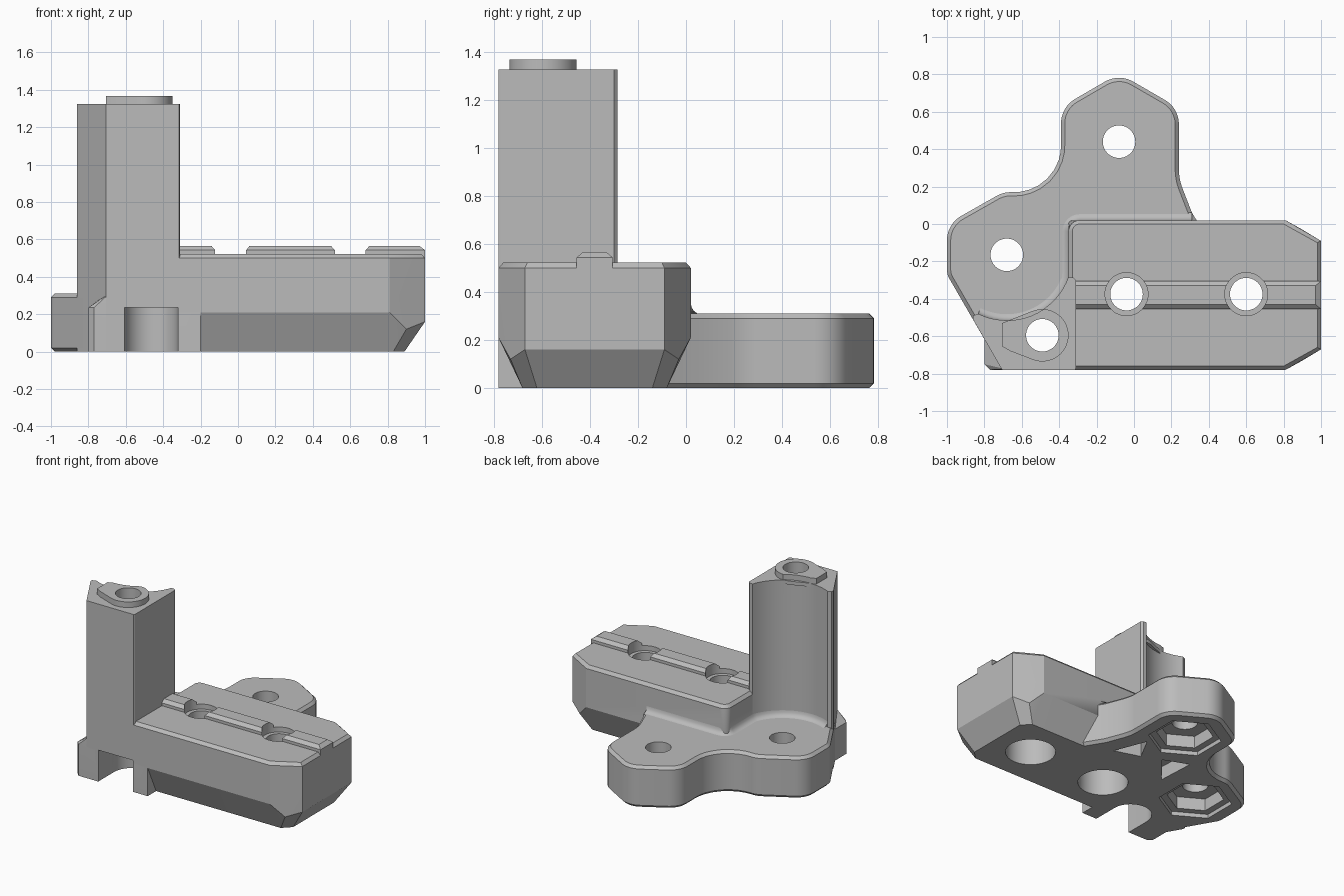
import bpy, bmesh
from math import cos, sin, tan, radians, pi
from mathutils import Vector

cube = bpy.data.objects.get("Cube")
if cube:
    bpy.data.objects.remove(cube, do_unlink=True)

grey = bpy.data.materials.new("light_grey")
grey.use_nodes = True
grey.diffuse_color = (0.5, 0.5, 0.5, 1)
grey.node_tree.nodes["Principled BSDF"].inputs["Base Color"].default_value = (0.5, 0.5, 0.5, 1)
parts, cutters = [], []


def finish(name, bm, group):
    bmesh.ops.recalc_face_normals(bm, faces=bm.faces)
    mesh = bpy.data.meshes.new(name)
    bm.to_mesh(mesh)
    bm.free()
    mesh.materials.append(grey)
    obj = bpy.data.objects.new(name, mesh)
    bpy.context.collection.objects.link(obj)
    group.append(obj)
    return obj


def circle(center, r, n=48, start=0.0):
    return [(center[0] + r * cos(start + 2 * pi * i / n),
             center[1] + r * sin(start + 2 * pi * i / n)) for i in range(n)]


def arc(center, r, a0, a1, n=20):
    angles = [radians(a0 + (a1 - a0) * i / n) for i in range(n + 1)]
    return [(center[0] + r * cos(a), center[1] + r * sin(a)) for a in angles]


def rounded(corners, steps=8):
    """Polygon whose corners (x, y, radius) are replaced by arcs."""
    out = []
    for i, (x, y, r) in enumerate(corners):
        p = Vector((x, y))
        if r == 0:
            out.append((x, y))
            continue
        a = (Vector(corners[i - 1][:2]) - p).normalized()
        b = (Vector(corners[(i + 1) % len(corners)][:2]) - p).normalized()
        half = a.angle(b) / 2
        mid = p + (a + b).normalized() * (r / sin(half))
        start, end = p + a * (r / tan(half)) - mid, p + b * (r / tan(half)) - mid
        for k in range(steps + 1):
            d = start.lerp(end, k / steps).normalized() * r
            out.append(tuple(mid + d))
    return out


def prism(name, outline, z0, z1, group, chamfer=0):
    bm = bmesh.new()
    face = bm.faces.new([bm.verts.new((x, y, z0)) for x, y in outline])
    top = bmesh.ops.extrude_face_region(bm, geom=[face])["geom"]
    bmesh.ops.translate(bm, verts=[v for v in top if isinstance(v, bmesh.types.BMVert)],
                        vec=(0, 0, z1 - z0))
    if chamfer:
        rims = [e for e in bm.edges if abs(e.verts[0].co.z - e.verts[1].co.z) < 1e-5]
        bmesh.ops.bevel(bm, geom=rims, offset=chamfer, segments=1, affect='EDGES')
    return finish(name, bm, group)


def hull(name, points, group):
    bm = bmesh.new()
    for p in points:
        bm.verts.new(p)
    res = bmesh.ops.convex_hull(bm, input=bm.verts[:])
    junk = [g for g in res["geom_interior"] + res["geom_unused"] if isinstance(g, bmesh.types.BMVert)]
    bmesh.ops.delete(bm, geom=list(set(junk)), context='VERTS')
    bmesh.ops.dissolve_limit(bm, angle_limit=0.01, verts=bm.verts[:], edges=bm.edges[:])
    return finish(name, bm, group)


def at(outline, z):
    return [(x, y, z) for x, y in outline]


LOBES = [(-0.08, 0.44), (-0.68, -0.165)]
RAIL_HOLES = [(-0.04, -0.375), (0.6, -0.375)]
POST_HOLE = (-0.49, -0.595)

# Mounting flange with two lobes
flange = rounded([(0.44, -0.15, 0), (0.31, 0.06, 0), (0.24, 0.24, 0.3), (0.24, 0.62, 0.15),
                  (-0.08, 0.805, 0.15), (-0.39, 0.625, 0.15), (-0.39, 0.17, 0.25),
                  (-0.70, 0.17, 0.15), (-1, 0.0, 0.15), (-1, -0.27, 0.1),
                  (-0.80, -0.616, 0), (-0.3, -0.6, 0)])
prism("mounting_flange", flange, 0, 0.31, parts, chamfer=0.02)

# Long clamp block with sloped underside
def block_outline(d, r):
    return rounded([(-0.35 + d, -0.78 + d, 0), (0.81 - d / 2, -0.78 + d, 0), (1 - d, -0.67 + d / 2, 0),
                    (1 - d, -0.09 - d / 2, 0), (0.81 - d / 2, 0.02 - d, 0), (-0.35 + d, 0.02 - d, r)])

points = at(block_outline(0, 0.06), 0.5) + at(block_outline(0.02, 0.04), 0.522)
for side in (-1, 1):
    for x, half_width, z in [(-0.35, 0.4, 0.21), (0.81, 0.4, 0.21), (1, 0.29, 0.16),
                             (0.90, 0.35, 0.12), (0.83, 0.30, 0), (0.89, 0.24, 0), (-0.35, 0.30, 0)]:
        points.append((x, -0.38 + side * half_width, z))
hull("clamp_block", points, parts)

# Raised guide rail on the block
rail = [(-0.455, 0.5), (-0.455, 0.543), (-0.43, 0.565), (-0.33, 0.565), (-0.305, 0.543), (-0.305, 0.5)]
hull("guide_rail", [(x - (0.03 if x > 0 and z > 0.55 else 0), y, z) for x in (-0.33, 1) for y, z in rail], parts)

# Tall post, hollowed along the neighbouring lobe
post = [(-0.705, -0.78), (-0.315, -0.78), (-0.31, -0.77), (-0.31, -0.30), (-0.325, -0.285)]
post += arc(LOBES[1], 0.35, -20, -116) + [(-0.86, -0.49), (-0.862, -0.508)]
prism("post", post, 0, 1.325, parts)
boss = circle(POST_HOLE, 0.14) + [(-0.705, -0.53), (-0.705, -0.655), (-0.66, -0.68)]
hull("post_boss", at(boss, 1.3) + at(boss, 1.367), parts)

# Foot under the post
foot = [(-0.8, -0.75), (-0.77, -0.78), (-0.2, -0.78), (-0.2, -0.5), (-0.8, -0.6)]
hull("foot", at(foot, 0) + at(foot[:2] + foot[4:], 0.235)
     + at([(-0.2, -0.78), (-0.2, -0.5)], 0.21)
     + at([(-0.69, -0.775), (-0.70, -0.6), (-0.4, -0.775)], 0.31), parts)

# Flange holes with stepped hexagonal nut pockets
for c in LOBES:
    prism("cutter", circle(c, 0.087), -0.1, 0.5, cutters)
    prism("cutter", circle(c, 0.25, 6, pi / 2), -0.1, 0.03, cutters)
    prism("cutter", circle(c, 0.195, 6, pi / 2), -0.1, 0.12, cutters)

# Rail holes, recessed on top and counterbored below
for c in RAIL_HOLES:
    prism("cutter", circle(c, 0.087), -0.1, 0.8, cutters)
    prism("cutter", circle(c, 0.115), 0.485, 0.8, cutters)
    prism("cutter", circle(c, 0.17), -0.1, 0.33, cutters)

# Post bore, open slot in the foot and trimmed boss
prism("cutter", circle(POST_HOLE, 0.087), -0.1, 1.6, cutters)
slot = circle((-0.465, -0.59), 0.143) + [(-0.608, -1), (-0.322, -1)]
hull("cutter", at(slot, -0.1) + at(slot, 0.235), cutters)
prism("cutter", circle(LOBES[1], 0.351, 64), 1.327, 1.6, cutters)

# Triangular relief pockets under the flange
for tri in ([(0.18, 0), (0.085, 0.24), (-0.01, 0.06)], [(-0.32, -0.09), (-0.15, 0.117), (-0.335, 0.19)]):
    prism("cutter", tri, -0.1, 0.1, cutters)

# Apply the cuts to every part
for obj in parts:
    for cutter in cutters:
        mod = obj.modifiers.new("cut", 'BOOLEAN')
        mod.operation, mod.solver, mod.object = 'DIFFERENCE', 'EXACT', cutter
bpy.context.view_layer.update()
graph = bpy.context.evaluated_depsgraph_get()
for obj in parts:
    mesh = bpy.data.meshes.new_from_object(obj.evaluated_get(graph))
    obj.modifiers.clear()
    obj.data = mesh
for cutter in cutters:
    bpy.data.objects.remove(cutter, do_unlink=True)

# Cove where the post and block walls meet the flange
path = [Vector(p) for p in arc(LOBES[1], 0.35, -116, -20)]
path += [Vector(p) for p in arc((-0.29, -0.04), 0.06, 180, 90, 8)] + [Vector((0.31, 0.02))]
bm = bmesh.new()
rows = []
for i, p in enumerate(path):
    t = (path[min(i + 1, len(path) - 1)] - path[max(i - 1, 0)]).normalized()
    n = Vector((-t.y, t.x))
    row = []
    for k in range(5):
        a = k * pi / 8
        q = p + n * 0.042 * (1 - cos(a))
        row.append(bm.verts.new((q.x, q.y, 0.308 + 0.045 * (1 - sin(a)))))
    rows.append(row)
for r0, r1 in zip(rows, rows[1:]):
    for k in range(4):
        bm.faces.new((r0[k], r0[k + 1], r1[k + 1], r1[k]))
cove = finish("wall_cove", bm, parts)
if sum(f.normal.z for f in cove.data.polygons) < 0:
    cove.data.flip_normals()

# Smooth curved walls, keep machined edges sharp
for obj in bpy.context.selected_objects:
    obj.select_set(False)
for obj in parts:
    obj.select_set(True)
bpy.context.view_layer.objects.active = parts[0]
bpy.ops.object.shade_smooth_by_angle(angle=radians(25))
